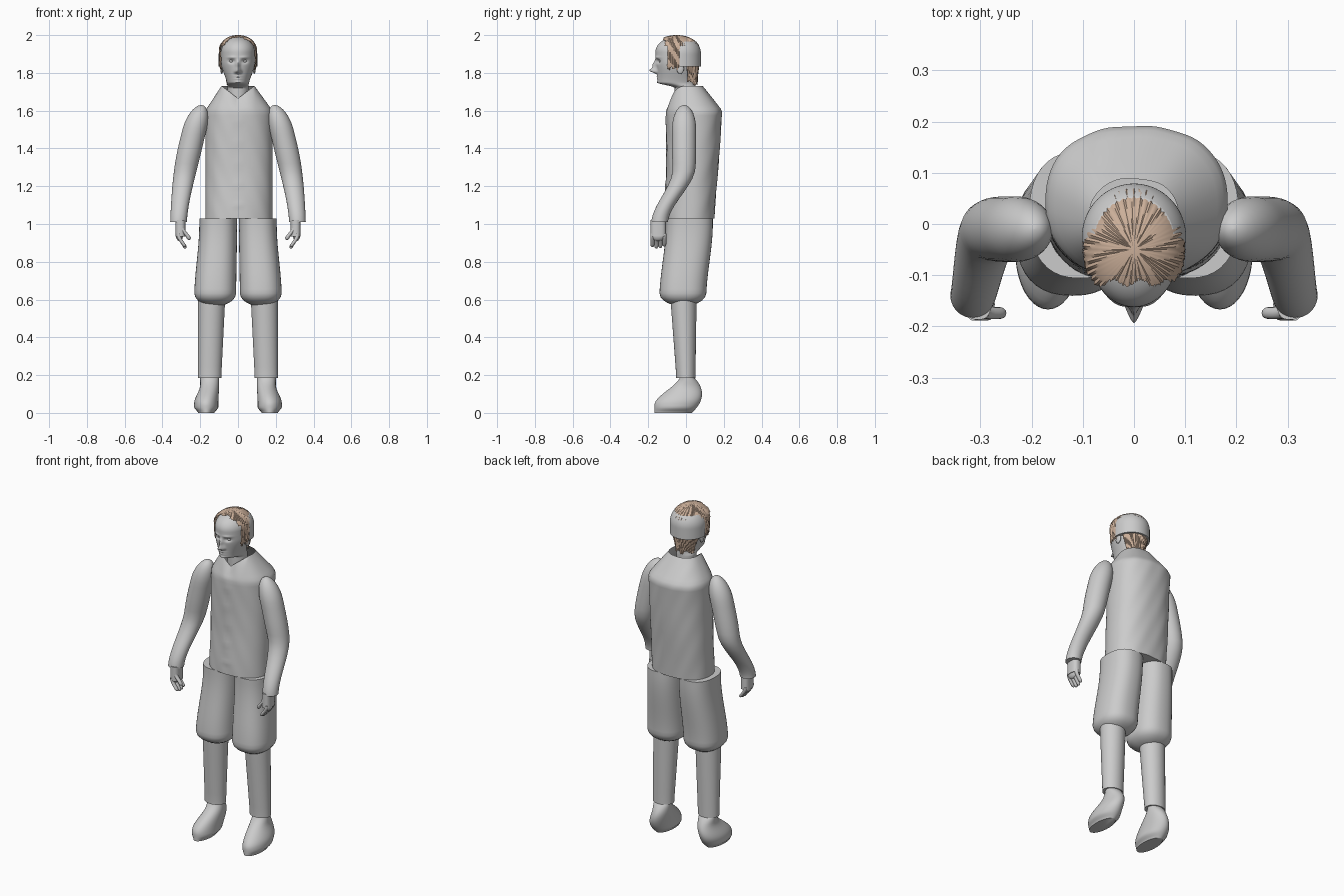
import bpy, bmesh
from math import atan2, copysign, cos, exp, hypot, pi, radians, sin, sqrt

cube = bpy.data.objects.get("Cube")
if cube:
    bpy.data.objects.remove(cube)


def material(name, colour):
    mat = bpy.data.materials.new(name)
    mat.use_nodes = True
    mat.diffuse_color = (*colour, 1)
    mat.node_tree.nodes["Principled BSDF"].inputs["Base Color"].default_value = (*colour, 1)
    return mat


GREY = material("plain_grey", (.6, .6, .6))
TAN = material("tan_hair", (.6, .43, .32))


# Shaping rules shared by all parts
def ramp(value, start, end):
    return max(0, min(1, (value - start) / (end - start)))


def ease(value, start, end):
    t = ramp(value, start, end)
    return t * t * (3 - 2 * t)


def dome(z, top, height):
    return sqrt(max(0, 1 - (1 - ramp(top - z, 0, height)) ** 2))


def bump(x, z, centre_x, centre_z, wide, tall):
    return exp(-((x - centre_x) / wide) ** 2 - ((z - centre_z) / tall) ** 2)


def finish(name, bm, mat):
    bmesh.ops.recalc_face_normals(bm, faces=bm.faces)
    mesh = bpy.data.meshes.new(name)
    bm.to_mesh(mesh)
    bm.free()
    mesh.materials.append(mat)
    part = bpy.data.objects.new(name, mesh)
    bpy.context.collection.objects.link(part)
    bpy.ops.object.select_all(action="DESELECT")
    part.select_set(True)
    bpy.context.view_layer.objects.active = part
    bpy.ops.object.shade_smooth_by_angle(angle=radians(50))


def loft(name, bottom, top, section, mat=GREY, sides=40, rows=24, side=1,
         square=2, warp=None, keep=None, open_top=False):
    """section(z) gives centre x, front y, back y and half width."""
    bm = bmesh.new()
    loops = []
    for row in range(rows + 1):
        z = bottom + (top - bottom) * (1 - cos(pi * row / rows)) / 2
        centre, front, back, width = section(z)
        loop = []
        for k in range(sides):
            c, s = (copysign(abs(f) ** (2 / square), f)
                    for f in (cos(2 * pi * k / sides), sin(2 * pi * k / sides)))
            point = (centre + max(width, .001) * c,
                     (front + back) / 2 + max(back - front, .002) / 2 * s, z)
            x, y, height = warp(*point) if warp else point
            loop.append(bm.verts.new((x * side, y, height)))
        loops.append(loop)
    for low, high in zip(loops, loops[1:]):
        for k in range(sides):
            nxt = (k + 1) % sides
            bm.faces.new((low[k], low[nxt], high[nxt], high[k]))
    bm.faces.new(loops[0])
    if not open_top:
        bm.faces.new(loops[-1])
    if keep:
        cut = [f for f in bm.faces if not keep(*f.calc_center_median())]
        bmesh.ops.delete(bm, geom=cut, context="FACES")
    finish(name, bm, mat)


def ball(name, centre, size):
    bm = bmesh.new()
    bmesh.ops.create_uvsphere(bm, u_segments=20, v_segments=12, radius=1)
    bmesh.ops.scale(bm, vec=size, verts=bm.verts)
    bmesh.ops.translate(bm, vec=centre, verts=bm.verts)
    finish(name, bm, GREY)


# Jacket with sloping shoulders, V-shaped neckline and a wrinkled front
def jacket(z):
    slope = ramp(z, 1.6, 1.73)
    front = -.115 + .01 * ease(z, 1, 1.3) + .035 * slope
    back = .148 + .045 * ramp(z, 1, 1.6) - .105 * slope
    return .005 * (1 - slope), front, back, .178 - .09 * slope


def jacket_detail(x, y, z):
    if y < 0:
        y -= .004 * sum(bump(x, z, 0, 1.1 + i / 9, .02, .015) for i in range(5))
        z -= .065 * max(0, 1 - abs(x) / .085) * ramp(z, 1.6, 1.73)
    return x, y + .002 * sin(23 * z + 30 * x) * sin(40 * x + 9 * z), z


loft("jacket_body", 1.03, 1.73, jacket, sides=72, rows=48, square=2.3,
     warp=jacket_detail, open_top=True)


# Limb sections, written for the left and mirrored for the right
def sleeve(z):
    rise = ramp(z, 1, 1.63)
    centre = -.01 - .13 * (1 - ease(z, 1, 1.3))
    radius = (.044 + .02 * ease(z, 1, 1.4)) * dome(z, 1.63, .13)
    return .315 - .12 * rise ** 1.5, centre - radius, centre + radius, radius


def breeches(z):
    drop = 1 - ease(z, .6, 1)
    close = dome(-z, -.565, .07)
    centre, depth = .018 - .035 * drop, .124 * close
    return .105 + .016 * drop, centre - depth, centre + depth, (.1 + .011 * drop) * close


def lower_leg(z):
    up = ramp(z, .2, .6)
    return .15 - .01 * up, -.052 - .03 * up, .05 + .006 * up, .062 + .01 * up


def boot(z):
    spread = 1 - ease(z, .05, .15)
    toe = -.03 - .137 * (1 - ease(z, .04, .2))
    heel = .085 - .055 * ((z - .1) / .1) ** 2
    return .15 + .018 * spread, toe, heel, .05 + .014 * spread - .02 * (1 - ease(z, 0, .03))


def wrist(z):
    return .305, -.187, -.107, .027


def finger(y, tip):
    def section(z):
        radius = .011 * dome(-z, -tip, .015)
        return .28 + .034 * ease(z, .87, .94), y - radius, y + radius, radius
    return section


def thumb(z):
    radius = .012 * dome(-z, -.915, .015)
    return .26 + .035 * ease(z, .92, .98), -.174 - radius, -.174 + radius, radius


for label, side in (("left_", 1), ("right_", -1)):
    loft(label + "sleeve", 1.01, 1.63, sleeve, side=side)
    loft(label + "breeches", .565, 1.03, breeches, side=side, square=2.4)
    loft(label + "lower_leg", .185, .62, lower_leg, side=side, rows=8)
    loft(label + "boot", 0, .2, boot, side=side)
    loft(label + "wrist", .935, 1.02, wrist, side=side, rows=4, square=2.6)
    ball(label + "palm", (.31 * side, -.148, .945), (.02, .04, .035))
    for i, tip in enumerate((.878, .87, .872, .88)):
        loft(f"{label}finger_{i + 1}", tip, .95, finger(-.178 + .021 * i, tip),
             side=side, sides=12, rows=12)
    loft(label + "thumb", .915, .98, thumb, side=side, sides=12, rows=12)
    ball(label + "eye", (.034 * side, -.133, 1.862), (.013, .011, .008))
    ball(label + "ear", (.086 * side, -.03, 1.822), (.008, .019, .028))


# Head with sculpted features
def skull(top, grow):
    def section(z):
        close = dome(z, top, .08)
        front = .06 + .088 * ease(z, 1.72, 1.75) + .014 * ease(z, 1.75, 1.9) + grow
        back = .05 + .013 * ease(z, 1.75, 1.9) + grow
        width = .055 + .034 * ease(z, 1.72, 1.86) + grow
        return 0, -.05 - (front - .05) * close, -.05 + (back + .05) * close, width * close
    return section


def face(x, y, z):
    if y < -.06:
        across = abs(x)
        nose = .036 * bump(x, z, 0, 1.812, .013, .014) + .02 * bump(x, z, 0, 1.84, .01, .022)
        nostrils = .01 * bump(across, z, .013, 1.806, .008, .008)
        lips = sum(.006 * bump(x, z, 0, h, .02, .005) for h in (1.769, 1.782))
        chin = .006 * bump(x, z, 0, 1.75, .018, .01)
        brow = .005 * bump(across, z, .034, 1.882, .022, .006)
        socket = .014 * bump(across, z, .034, 1.862, .016, .01)
        y -= ramp(-y, .06, .11) * (nose + nostrils + lips + chin + brow - socket)
    return x, y, z


loft("head", 1.62, 1.99, skull(1.99, 0), sides=120, rows=120, warp=face)


# Hair: ridged strands on a shell just outside the skull
def strands(x, y, z):
    ridge = .0025 * sin(55 * atan2(y + .05, x) + 40 * z) / max(.01, hypot(x, y + .05))
    return x * (1 + ridge), y + (y + .05) * ridge, z


def hairline(x, y, z):
    crown = y > -.115 + .006 * sin(120 * x) and z > 1.945
    sideburn = -.1 < y < -.03 and z > 1.825 + .008 * sin(300 * y)
    nape = y > .005 and 1.745 + .01 * sin(140 * x) < z < 1.85
    return crown or sideburn or nape


loft("hair", 1.7, 2, skull(2, .01), TAN, sides=120, rows=80, warp=strands, keep=hairline)


# Smooth band around the back of the head
def band(z):
    reach = dome(z, 2, .1)
    return 0, -.027 - .105 * reach, -.027 + .106 * reach, .102 * reach


loft("head_band", 1.835, 1.965, band, sides=72, keep=lambda x, y, z: y > -.038)
